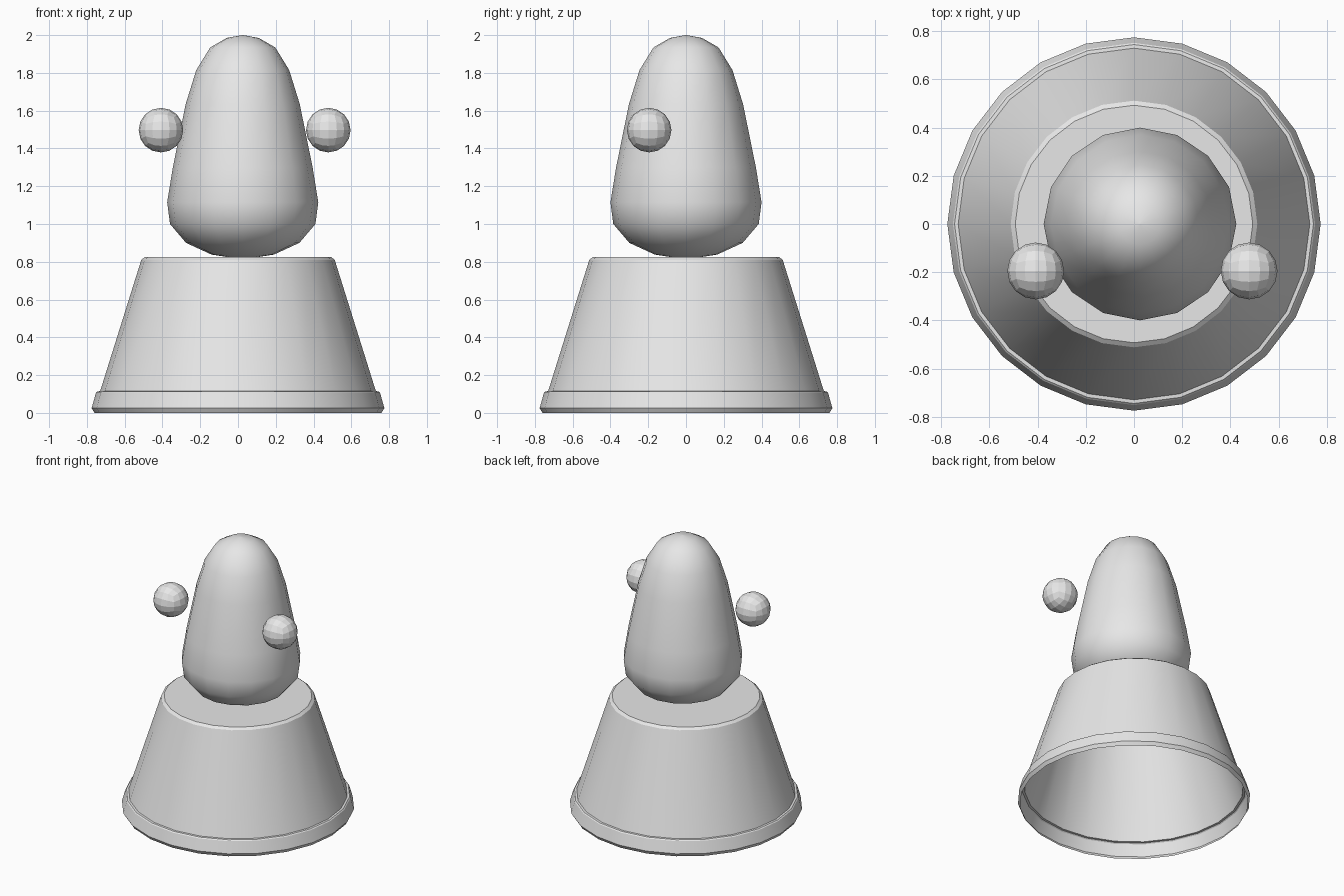
import bpy, bmesh, math

cube = bpy.data.objects.get("Cube")
if cube:
    bpy.data.objects.remove(cube, do_unlink=True)

# Single grey material
GREY = (0.8, 0.8, 0.8, 1.0)
grey = bpy.data.materials.new("plain grey")
grey.use_nodes = True
grey.diffuse_color = GREY
grey.node_tree.nodes["Principled BSDF"].inputs["Base Color"].default_value = GREY


def add_object(name, bm, location=(0, 0, 0)):
    mesh = bpy.data.meshes.new(name)
    bm.to_mesh(mesh)
    bm.free()
    mesh.materials.append(grey)
    obj = bpy.data.objects.new(name, mesh)
    obj.location = location
    bpy.context.collection.objects.link(obj)
    return obj


def lathe(name, profile, sides, location=(0, 0, 0), cap_bottom=False):
    """Turn a (radius, height) profile, listed bottom to top, around z; the top is capped."""
    bm = bmesh.new()
    rings = []
    for r, z in profile:
        angles = [2 * math.pi * i / sides for i in range(sides)]
        rings.append([bm.verts.new((r * math.cos(a), r * math.sin(a), z)) for a in angles])
    for low, high in zip(rings, rings[1:]):
        for i in range(sides):
            j = (i + 1) % sides
            bm.faces.new((low[i], low[j], high[j], high[i]))
    bm.faces.new(rings[-1])
    if cap_bottom:
        bm.faces.new(rings[0][::-1])
    return add_object(name, bm, location)


def shade(obj, by_angle=None):
    bpy.ops.object.select_all(action='DESELECT')
    obj.select_set(True)
    bpy.context.view_layer.objects.active = obj
    if by_angle:
        bpy.ops.object.shade_smooth_by_angle(angle=math.radians(by_angle))
    else:
        bpy.ops.object.shade_smooth()


# Hollow tapered base with a bevelled collar, open underneath
base = lathe("base", [(0.76, 0), (0.775, 0.025), (0.752, 0.107), (0.745, 0.114),
                      (0.73, 0.115), (0.512, 0.81), (0.493, 0.825)], 24)
shade(base, by_angle=28)

# Egg-shaped body, set slightly to one side
body = lathe("body", [(0.005, 0.822), (0.08, 0.825), (0.165, 0.838), (0.30, 0.90),
                      (0.385, 1.0), (0.40, 1.115), (0.37, 1.30), (0.302, 1.635),
                      (0.246, 1.815), (0.172, 1.935), (0.085, 1.985), (0.003, 2.0)],
             16, (0.025, 0, 0), cap_bottom=True)
shade(body)

# Faceted balls floating at either side: gridded cubes pushed out to spheres
for side, x in (("left", 0.478), ("right", -0.408)):
    bm = bmesh.new()
    bmesh.ops.create_cube(bm, size=2)
    bmesh.ops.subdivide_edges(bm, edges=bm.edges[:], cuts=3, use_grid_fill=True)
    for v in bm.verts:
        # even angular spacing of the grid
        v.co = [math.tan(c * math.pi / 4) for c in v.co]
        v.co = v.co.normalized() * 0.118
    add_object(side + "_ball", bm, (x, -0.195, 1.497))
